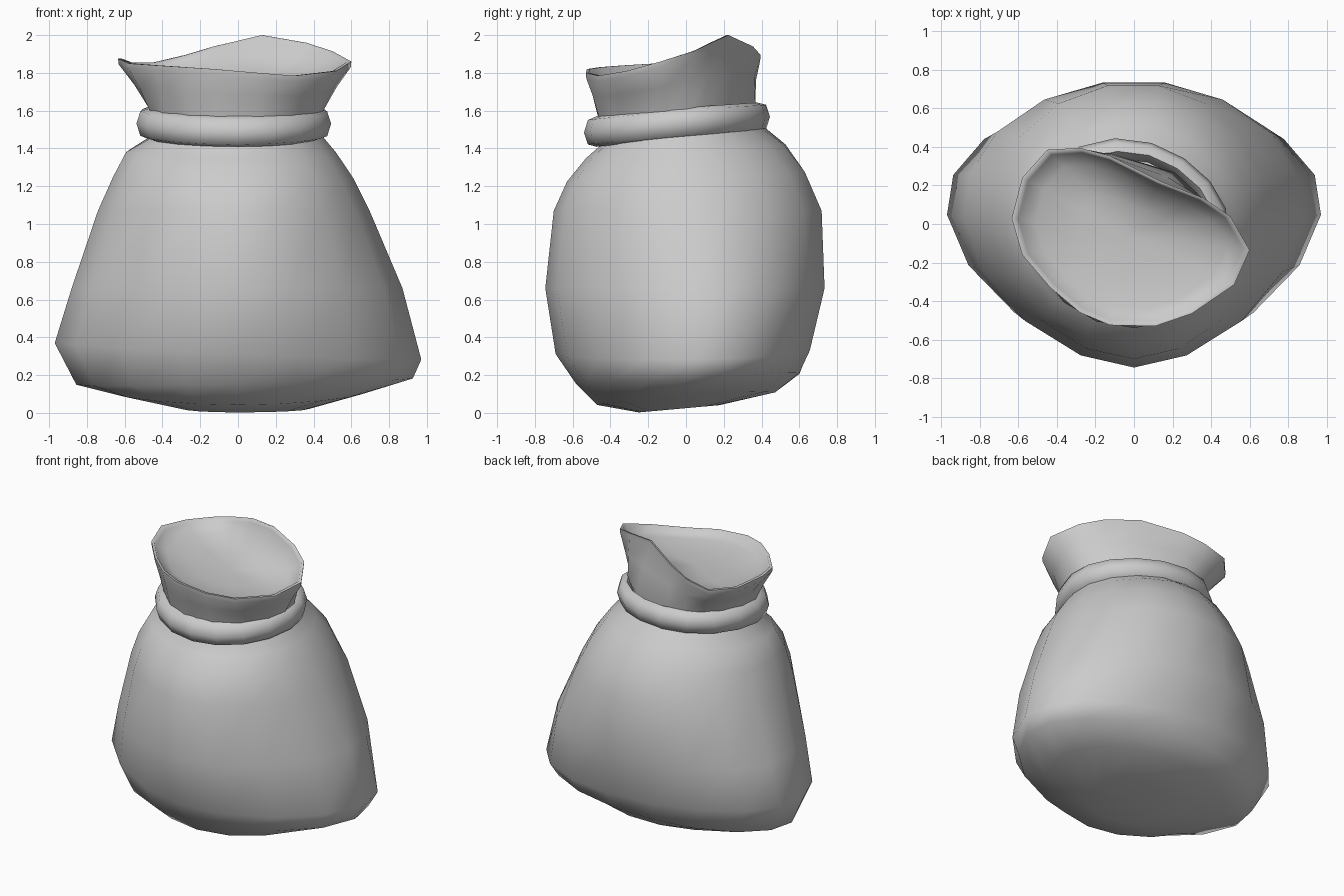
import bpy, bmesh, math
from mathutils import Vector

if "Cube" in bpy.data.objects:
    bpy.data.objects.remove(bpy.data.objects["Cube"], do_unlink=True)

TAU = 2 * math.pi
cloth = bpy.data.materials.new("sack grey")
cloth.use_nodes = True
cloth.diffuse_color = (0.6, 0.6, 0.6, 1)
cloth.node_tree.nodes["Principled BSDF"].inputs["Base Color"].default_value = (0.6, 0.6, 0.6, 1)


def ring(angles, x0, x1, y0, y1, cy, z, tilt=0.0, bow=0.0, front=2.0, lean=0.0, skew=0.0):
    """Uneven oval: tilted along y, leaning and bowed along x, its back skewed sideways."""
    pts = []
    for a in angles:
        c, s = math.cos(a), math.sin(a)
        power = 2 / front if s < 0 else 1
        x = (x1 if c > 0 else x0) * abs(c) ** power
        y = cy + ((y1 - cy) if s > 0 else (y0 - cy)) * abs(s) ** power
        y -= skew * x * max(s, 0)
        pts.append(Vector((x, y, z + tilt * y + lean * x + bow * x * x)))
    return pts


def loft(name, rings, cap_start=False, cap_end=False, closed=False, angle=60):
    bm = bmesh.new()
    rows = [[bm.verts.new(p) for p in r] for r in rings]
    pairs = list(zip(rows, rows[1:])) + ([(rows[-1], rows[0])] if closed else [])
    for low, high in pairs:
        n = len(low)
        for i in range(n):
            j = (i + 1) % n
            bm.faces.new((low[i], low[j], high[j], high[i]))
    # Close an end with a fan so a bent outline stays smooth
    for use, row in ((cap_start, rows[0]), (cap_end, rows[-1])):
        if use:
            mid = sum((v.co for v in row), Vector()) / len(row)
            hub = bm.verts.new(mid)
            for i, v in enumerate(row):
                w = row[(i + 1) % len(row)]
                bm.faces.new((w, v, hub) if row is rows[0] else (v, w, hub))
    if closed:
        bmesh.ops.recalc_face_normals(bm, faces=bm.faces)
    mesh = bpy.data.meshes.new(name)
    bm.to_mesh(mesh)
    bm.free()
    obj = bpy.data.objects.new(name, mesh)
    bpy.context.collection.objects.link(obj)
    mesh.materials.append(cloth)
    bpy.ops.object.select_all(action="DESELECT")
    obj.select_set(True)
    bpy.context.view_layer.objects.active = obj
    bpy.ops.object.shade_smooth_by_angle(angle=math.radians(angle))


# Sack body: x limits, y limits, widest y, height, tilt, bow, front roundness, lean, skew
around = [TAU * (i / 17 - .25) for i in range(17)]
body = [
    (-.30, .38, -.25, .18, -.02, .025, .09, .0, 2, 0),
    (-.66, .66, -.47, .48, .02, .075, .07, .06, 1.9, 0),
    (-.86, .93, -.58, .61, .06, .18, .05, -.02, 1.8, .02),
    (-.975, .975, -.69, .665, .10, .325, .02, .0, 1.75, -.045),
    (-.885, .875, -.745, .745, .08, .66, .0, .0, 1.75, 0),
    (-.745, .70, -.70, .73, .03, 1.07, .0, .0, 1.85, 0),
    (-.665, .61, -.63, .64, .0, 1.25, .04, .0, 2, 0),
    (-.595, .52, -.53, .53, -.02, 1.385, .07, .0, 2, 0, .05),
    (-.47, .46, -.46, .42, -.04, 1.46, .11, .0, 2, 0, .12),
    (-.43, .41, -.44, .35, -.04, 1.55, .11, .0, 2, 0, .15),
]
loft("sack_body", [ring(around, *r) for r in body], cap_start=True, cap_end=True)

# Tie roll around the neck, an oval swept around a tilted loop
roll = []
for k in range(7):
    a = TAU * k / 7
    d, h = .055 * math.cos(a), .083 * math.sin(a)
    roll.append(ring(around, -.485 - d, .44 + d, -.485 - d, .385 + d, -.03, 1.53 + h,
                     .085, .03, skew=.13))
loft("neck_tie", roll, closed=True)

# Flared mouth, with a raised flap at the back and a thin rolled lip
rim = [Vector(p) for p in (
    (.60, -.135, 1.86), (.50, .04, 1.915), (.36, .135, 1.96), (.13, .225, 2.0),
    (-.13, .355, 1.94), (-.28, .395, 1.895), (-.45, .385, 1.855), (-.58, .24, 1.855),
    (-.635, .03, 1.875), (-.58, -.16, 1.85), (-.435, -.33, 1.84), (-.28, -.46, 1.83),
    (-.125, -.525, 1.82), (.11, -.53, 1.80), (.30, -.465, 1.785), (.52, -.315, 1.81))]
centre = Vector((-.02, -.06, 0))
angles = [math.atan2(p.y - centre.y, p.x - centre.x) for p in rim]
foot = ring(angles, -.45, .43, -.46, .34, -.05, 1.54, .08, skew=.22)
neck = ring(angles, -.47, .45, -.475, .355, -.05, 1.60, .08, skew=.22)


def toward(points, scale, drop, level=1.78, flatten=0.0):
    """Shrink a loop about the mouth centre, flatten it toward a level and lower it."""
    return [Vector((centre.x + (p.x - centre.x) * scale,
                    centre.y + (p.y - centre.y) * scale,
                    p.z + (level - p.z) * flatten - drop)) for p in points]


waist = [n.lerp(p, .5) for n, p in zip(neck, rim)]
loft("sack_mouth", [foot, neck, waist, toward(rim, .995, .03), rim, toward(rim, .965, 0),
                    toward(rim, .945, .02), toward(rim, .8, .03, flatten=.4),
                    toward(rim, .45, .04, flatten=.85)], cap_end=True, angle=80)
